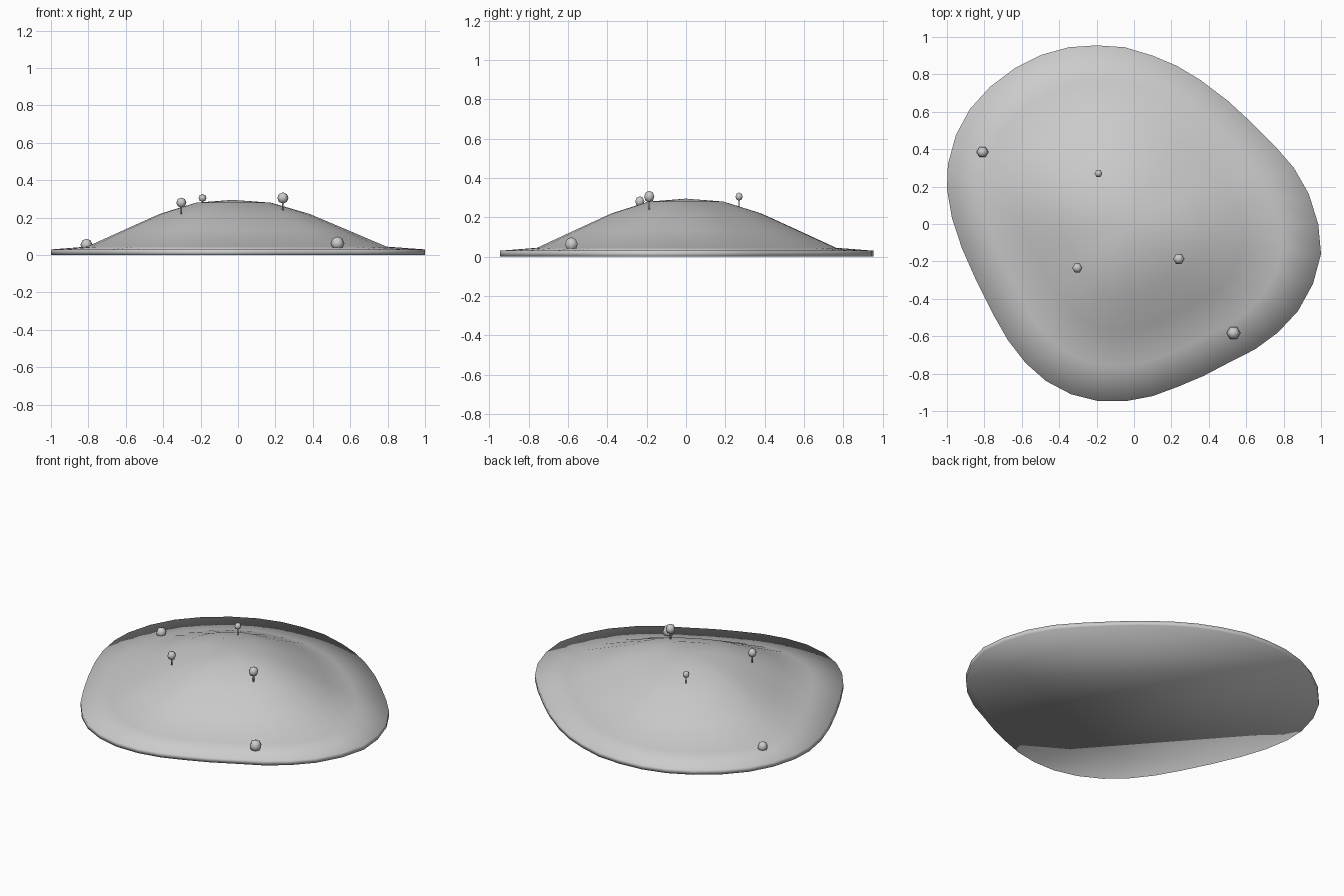
import bpy, bmesh, math
from mathutils import Vector, Matrix

if "Cube" in bpy.data.objects:
    bpy.data.objects.remove(bpy.data.objects["Cube"])

grey = bpy.data.materials.new("light_grey")
grey.diffuse_color = (0.6, 0.6, 0.6, 1)
grey.use_nodes = True
grey.node_tree.nodes["Principled BSDF"].inputs["Base Color"].default_value = grey.diffuse_color


def finish(name, bm):
    """Turn a bmesh into a smooth, coloured object."""
    bmesh.ops.recalc_face_normals(bm, faces=bm.faces)
    mesh = bpy.data.meshes.new(name)
    bm.to_mesh(mesh)
    bm.free()
    mesh.materials.append(grey)
    for p in mesh.polygons:
        p.use_smooth = True
    obj = bpy.data.objects.new(name, mesh)
    bpy.context.collection.objects.link(obj)
    return obj


# Shoreline of the island, clockwise from the back
SHORE = [(-.20, .955), (-.05, .945), (.10, .90), (.23, .845), (.355, .77), (.50, .66),
         (.62, .55), (.755, .415), (.855, .30), (.935, .16), (.985, 0), (1.0, -.16),
         (.957, -.32), (.877, -.465), (.77, -.58), (.647, -.67), (.50, -.745),
         (.37, -.813), (.235, -.87), (.10, -.92), (-.043, -.947), (-.19, -.947),
         (-.337, -.91), (-.47, -.84), (-.58, -.743), (-.675, -.62), (-.755, -.48),
         (-.84, -.31), (-.92, -.13), (-.973, .03), (-1.0, .187), (-.995, .32),
         (-.952, .476), (-.877, .615), (-.77, .733), (-.636, .834), (-.497, .904),
         (-.348, .945)]
CENTRE = Vector((-.03, 0))
# Height of each ring: (fraction of the way to the shore, z)
RINGS = [(.2, .28), (.4, .22), (.6, .133), (.8, .045), (1, .03), (1, 0)]

# Island: hill, beach, low rim and flat underside
bm = bmesh.new()
loops = []
for f, z in RINGS:
    loops.append([bm.verts.new((*(CENTRE + (Vector(p) - CENTRE) * f), z)) for p in SHORE])
peak = bm.verts.new((*CENTRE, .295))
n = len(SHORE)
for i in range(n):
    j = (i + 1) % n
    bm.faces.new((peak, loops[0][i], loops[0][j]))
    for a, b in zip(loops, loops[1:]):
        bm.faces.new((a[i], b[i], b[j], a[j]))
bm.faces.new(loops[-1])
finish("island", bm)

# Trees: x, y, crown centre z, crown radius, foot z
TREES = [(-.81, .385, .055, .032, .035), (-.19, .27, .305, .021, .24),
         (-.303, -.235, .28, .027, .22), (.24, -.187, .305, .03, .235),
         (.532, -.583, .062, .037, .03)]
for k, (x, y, z, r, foot) in enumerate(TREES, 1):
    bm = bmesh.new()
    bmesh.ops.create_uvsphere(bm, u_segments=6, v_segments=4, radius=r,
                              matrix=Matrix.Rotation(math.pi / 6, 4, 'Z'))
    finish(f"tree_crown_{k}", bm).location = (x, y, z)
    bm = bmesh.new()
    bmesh.ops.create_cone(bm, cap_ends=True, segments=6, radius1=r * .16,
                          radius2=r * .16, depth=z - foot)
    finish(f"tree_trunk_{k}", bm).location = (x, y, (z + foot) / 2)
